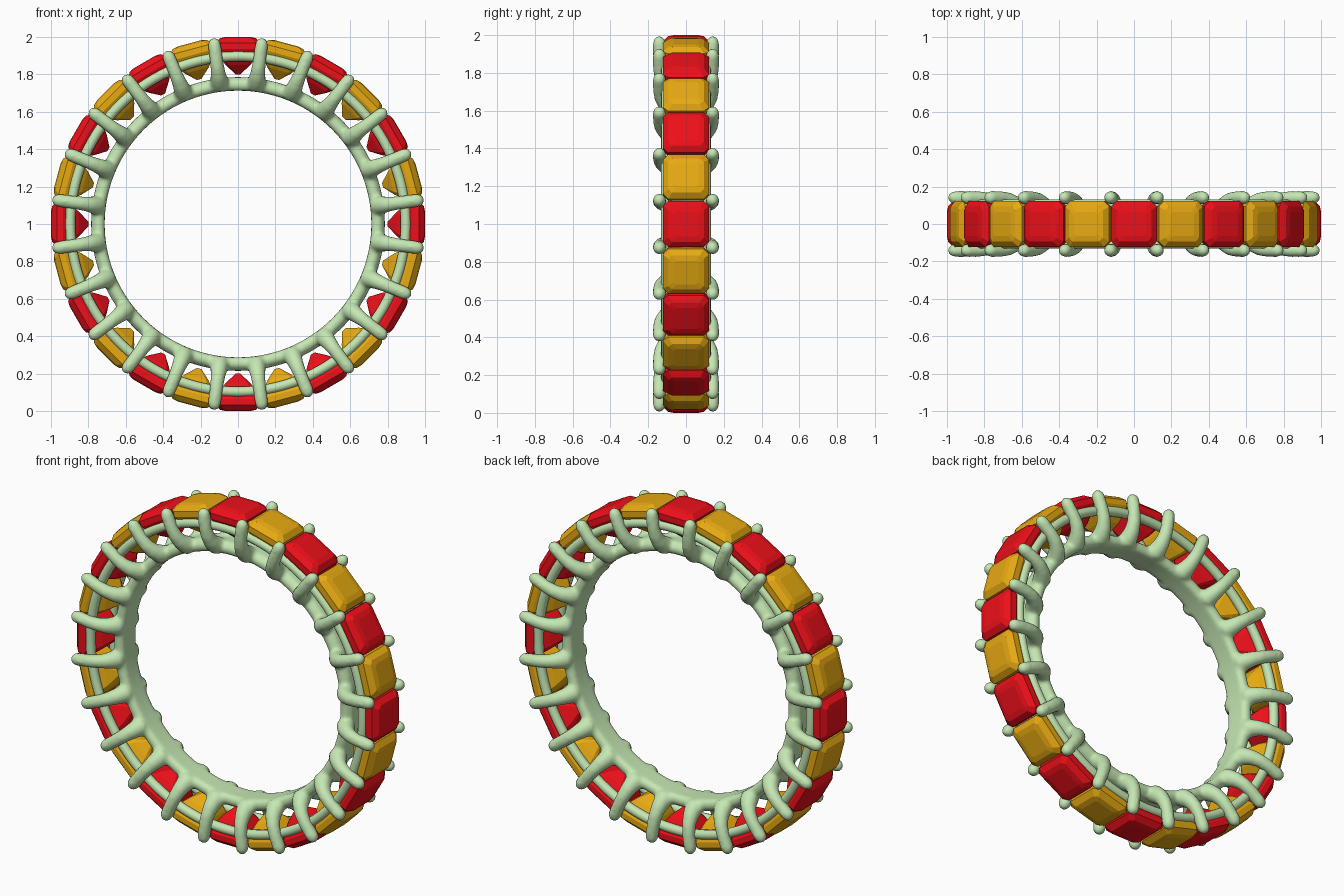
import bpy, bmesh, math
from mathutils import Matrix, Vector

if "Cube" in bpy.data.objects:
    bpy.data.objects.remove(bpy.data.objects["Cube"])

N = 24
STEP = 2 * math.pi / N
CENTRE = Matrix.Translation((0, 0, 1))


def material(name, rgb):
    m = bpy.data.materials.new(name)
    m.diffuse_color = (*rgb, 1)
    m.use_nodes = True
    m.node_tree.nodes["Principled BSDF"].inputs["Base Color"].default_value = m.diffuse_color
    return m


GREEN = material("pale_green_metal", (0.56, 0.80, 0.45))
RED = material("red_stone", (0.85, 0.005, 0.01))
GOLD = material("amber_stone", (0.80, 0.40, 0.006))


def bridge(bm, a, b):
    for k in range(len(a)):
        j = (k + 1) % len(a)
        bm.faces.new((a[k], a[j], b[j], b[k]))


def make_mesh(bm, name, mat, smooth):
    bmesh.ops.recalc_face_normals(bm, faces=bm.faces)
    for f in bm.faces:
        f.smooth = smooth
    me = bpy.data.meshes.new(name)
    bm.to_mesh(me)
    bm.free()
    me.materials.append(mat)
    return me


def add(name, me, matrix):
    ob = bpy.data.objects.new(name, me)
    bpy.context.collection.objects.link(ob)
    ob.matrix_world = matrix
    return ob


def lathe(bm, profile, steps=144):
    """Spin a closed (radius, y) profile around the y axis."""
    rings = []
    for i in range(steps):
        a = 2 * math.pi * i / steps
        rings.append([bm.verts.new((r * math.sin(a), y, r * math.cos(a))) for r, y in profile])
    for i in range(steps):
        bridge(bm, rings[i], rings[(i + 1) % steps])


def prong(bm, points, rot, sides=12):
    """Sweep a round section along (radius, y, thickness) points."""
    rings = []
    for i, (r, y, t) in enumerate(points):
        p, q = points[max(i - 1, 0)], points[min(i + 1, len(points) - 1)]
        d = Vector((0, q[1] - p[1], q[0] - p[0])).normalized()
        side = Vector((1, 0, 0))
        up = d.cross(side)
        ring = []
        for k in range(sides):
            c = 2 * math.pi * k / sides
            ring.append(bm.verts.new(rot @ (Vector((0, y, r)) + t * (math.cos(c) * side + math.sin(c) * up))))
        rings.append(ring)
    for a, b in zip(rings, rings[1:]):
        bridge(bm, a, b)
    bm.faces.new(rings[0])
    bm.faces.new(rings[-1])


# Inner band and forked prongs, fused into one smooth casting
bm = bmesh.new()
lathe(bm, [(0.713, -0.055), (0.713, 0.055), (0.73, 0.075), (0.76, 0.075),
           (0.785, 0.045), (0.785, -0.045), (0.76, -0.075), (0.73, -0.075)])
path = [(0.745, 0.03, 0.03), (0.755, 0.055, 0.052), (0.775, 0.082, 0.049), (0.80, 0.108, 0.043),
        (0.84, 0.130, 0.038), (0.89, 0.140, 0.036), (0.965, 0.141, 0.036),
        (0.985, 0.141, 0.031), (0.997, 0.141, 0.020), (1.003, 0.141, 0.008)]
for i in range(N):
    rot = Matrix.Rotation((i + 0.5) * STEP, 3, 'Y')
    for s in (-1, 1):
        prong(bm, [(r, s * y, t) for r, y, t in path], rot)
frame = add("band_and_prongs", make_mesh(bm, "band_and_prongs", GREEN, True), CENTRE)
rm = frame.modifiers.new("fuse", 'REMESH')
rm.mode = 'VOXEL'
rm.voxel_size = 0.011
rm.use_smooth_shade = True
sm = frame.modifiers.new("soften", 'SMOOTH')
sm.factor = 0.5
sm.iterations = 6

# Two round rails carrying the stones
for name, y0 in (("front_rail", -0.105), ("back_rail", 0.105)):
    bm = bmesh.new()
    lathe(bm, [(0.897 + 0.027 * math.cos(k * math.pi / 6), y0 + 0.027 * math.sin(k * math.pi / 6))
               for k in range(12)])
    add(name, make_mesh(bm, name, GREEN, True), CENTRE)


# Step-cut square stones with clipped corners: (radius, half width, corner cut)
def stone(name, mat):
    bm = bmesh.new()
    rings = []
    for r, h, c in [(1.0, 0.065, 0.012), (0.994, 0.094, 0.02), (0.967, 0.122, 0.028), (0.935, 0.122, 0.028),
                    (0.895, 0.100, 0.024), (0.85, 0.066, 0.016), (0.80, 0.012, 0.003)]:
        e = h - c
        rings.append([bm.verts.new((x, y, r)) for x, y in
                      [(h, -e), (h, e), (e, h), (-e, h), (-h, e), (-h, -e), (-e, -h), (e, -h)]])
    for a, b in zip(rings, rings[1:]):
        bridge(bm, a, b)
    bm.faces.new(rings[0])
    bm.faces.new(rings[-1])
    return make_mesh(bm, name, mat, False)


stones = [("red_stone", stone("red_stone", RED)), ("amber_stone", stone("amber_stone", GOLD))]
for i in range(N):
    name, me = stones[i % 2]
    add(f"{name}_{i // 2 + 1}", me, CENTRE @ Matrix.Rotation(i * STEP, 4, 'Y'))
